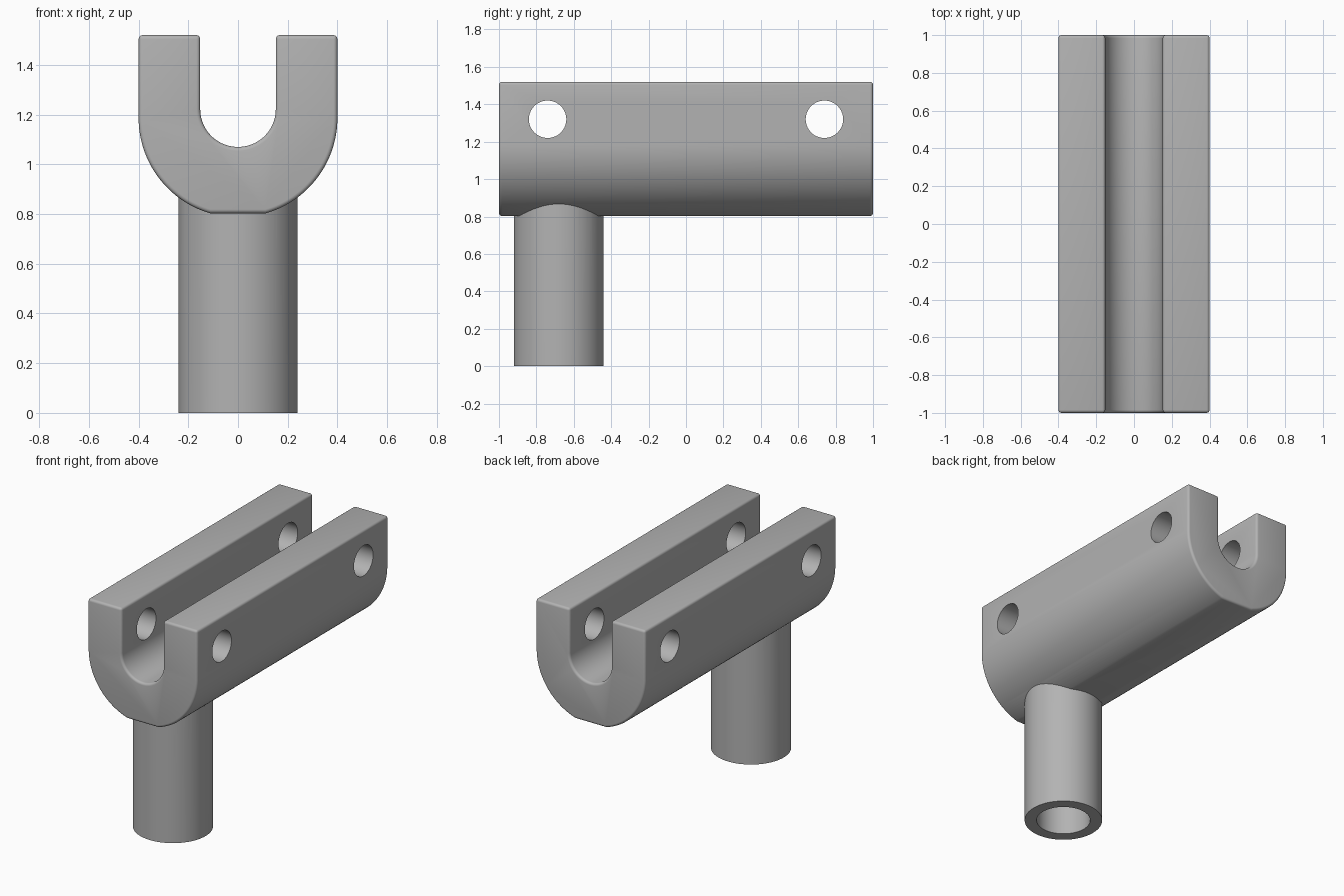
import bpy
import bmesh
from math import sin, cos, pi, asin, radians
from mathutils import Matrix

if "Cube" in bpy.data.objects:
    bpy.data.objects.remove(bpy.data.objects["Cube"], do_unlink=True)

# Single plain grey
grey = bpy.data.materials.new("plain_grey")
grey.use_nodes = True
COLOR = (0.45, 0.45, 0.45, 1)
grey.diffuse_color = COLOR
grey.node_tree.nodes["Principled BSDF"].inputs["Base Color"].default_value = COLOR


def finish(name, bm):
    bmesh.ops.recalc_face_normals(bm, faces=bm.faces)
    mesh = bpy.data.meshes.new(name)
    bm.to_mesh(mesh)
    bm.free()
    mesh.materials.append(grey)
    obj = bpy.data.objects.new(name, mesh)
    bpy.context.collection.objects.link(obj)
    return obj


def cylinder(name, radius, depth, center, rotation=Matrix()):
    bm = bmesh.new()
    bmesh.ops.create_cone(bm, cap_ends=True, segments=96, radius1=radius, radius2=radius,
                          depth=depth, matrix=Matrix.Translation(center) @ rotation)
    return finish(name, bm)


def apply(obj, mod):
    bpy.context.view_layer.objects.active = obj
    bpy.ops.object.modifier_apply(modifier=mod.name)


def combine(obj, tool, operation):
    mod = obj.modifiers.new(operation, 'BOOLEAN')
    mod.operation = operation
    mod.solver = 'EXACT'
    mod.object = tool
    apply(obj, mod)
    bpy.data.objects.remove(tool, do_unlink=True)


def arc(radius, center_z, start, end, steps):
    return [(radius * cos(start + (end - start) * i / steps),
             center_z + radius * sin(start + (end - start) * i / steps))
            for i in range(steps + 1)]


# Cradle: U-shaped profile with a small flat underneath, extruded along y
TOP, OUT, SLOT = 1.52, 0.4, 0.152
OUT_Z, SLOT_Z, FLAT_Z = 1.187, 1.222, 0.803
flat = asin((OUT_Z - FLAT_Z) / OUT)
profile = [(-SLOT, TOP), (-OUT, TOP)]
profile += arc(OUT, OUT_Z, pi, pi + flat, 32)
profile += arc(OUT, OUT_Z, -flat, 0, 32)
profile += [(OUT, TOP), (SLOT, TOP)]
profile += arc(SLOT, SLOT_Z, 0, -pi, 48)

bm = bmesh.new()
face = bm.faces.new([bm.verts.new((x, -1, z)) for x, z in profile])
extruded = bmesh.ops.extrude_face_region(bm, geom=[face])
bmesh.ops.translate(bm, vec=(0, 2, 0),
                    verts=[g for g in extruded["geom"] if isinstance(g, bmesh.types.BMVert)])
cradle = finish("cradle_with_post", bm)

# Softened rims
bevel = cradle.modifiers.new("rims", 'BEVEL')
bevel.width = 0.016
bevel.segments = 4
bevel.limit_method = 'ANGLE'
bevel.angle_limit = radians(40)
apply(cradle, bevel)

# Cross holes near both ends
for y in (-0.74, 0.74):
    combine(cradle, cylinder("cross_hole", 0.1, 1.2, (0, y, 1.32), Matrix.Rotation(pi / 2, 4, 'Y')),
            'DIFFERENCE')

# Hollow post under the front end
POST_Y = -0.68
combine(cradle, cylinder("post", 0.24, 0.94, (0, POST_Y, 0.47)), 'UNION')
combine(cradle, cylinder("post_bore", 0.166, 1.0, (0, POST_Y, 0.32)), 'DIFFERENCE')

bpy.ops.object.select_all(action='DESELECT')
cradle.select_set(True)
bpy.context.view_layer.objects.active = cradle
bpy.ops.object.shade_smooth_by_angle(angle=radians(30))
